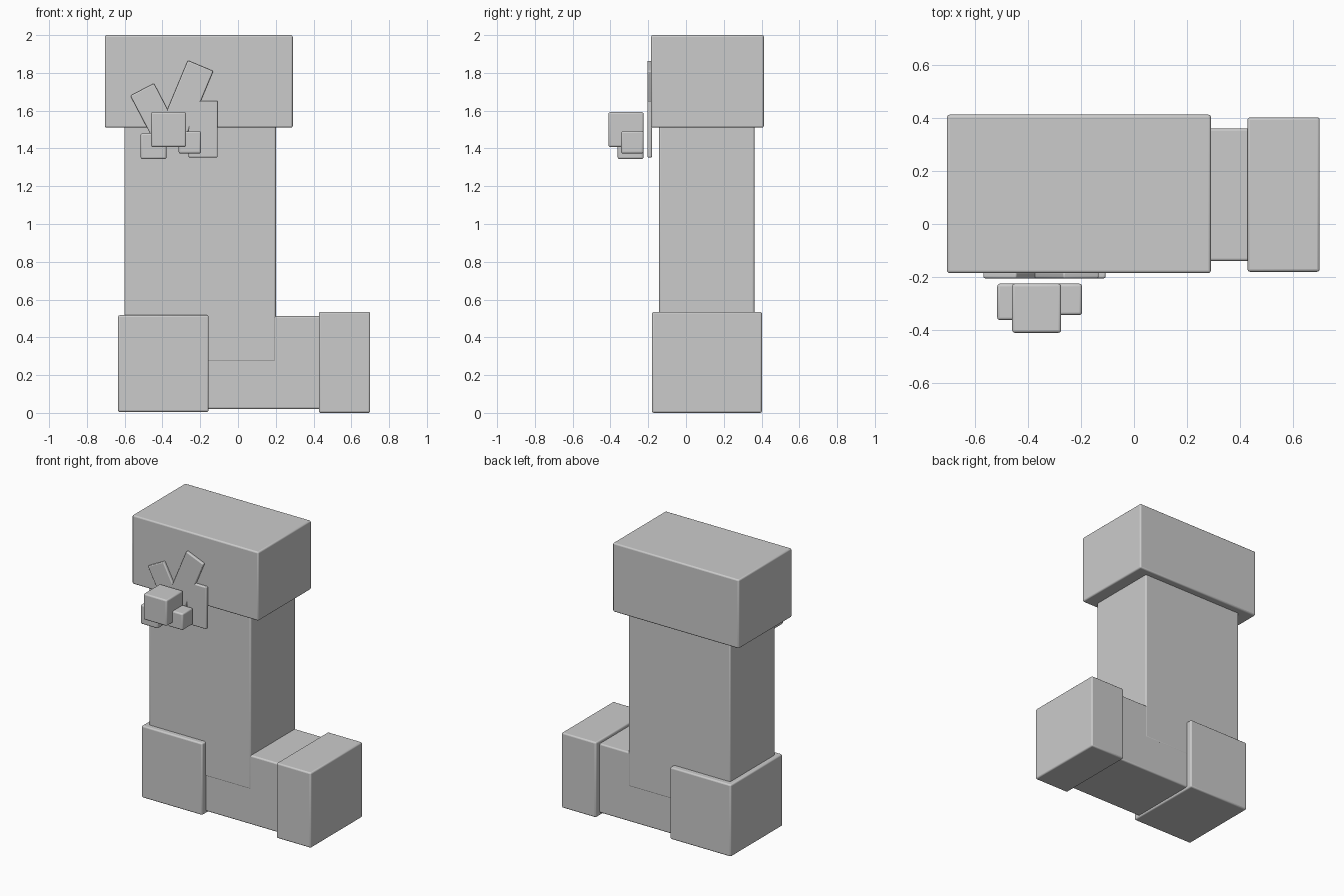
import bpy
from math import radians
from mathutils import Vector

default = bpy.data.objects.get("Cube")
if default:
    bpy.data.objects.remove(default, do_unlink=True)

grey = bpy.data.materials.new("plain_grey")
grey.use_nodes = True
colour = (0.6, 0.6, 0.6, 1)
grey.diffuse_color = colour
grey.node_tree.nodes["Principled BSDF"].inputs["Base Color"].default_value = colour


def block(name, low, high, tilt=0, bevel=0.01):
    """Box between two corners, leaned about the y axis, with softened edges."""
    low, high = Vector(low), Vector(high)
    bpy.ops.mesh.primitive_cube_add(size=1, location=(low + high) / 2)
    obj = bpy.context.object
    obj.name = name
    obj.scale = high - low
    bpy.ops.object.transform_apply(location=False, rotation=False, scale=True)
    obj.rotation_euler.y = radians(tilt)
    obj.data.materials.append(grey)
    soft = obj.modifiers.new("soft_edges", "BEVEL")
    soft.width = bevel
    soft.segments = 3
    bpy.ops.object.shade_smooth_by_angle(angle=radians(40))
    return obj


def leaf(name, centre, length, width, tilt):
    """Thin plate standing against the front of the cuff."""
    x, z = centre
    block(name, (x - width / 2, -0.205, z - length / 2),
          (x + width / 2, -0.18, z + length / 2), tilt, 0.007)


# Stocking body
block("cuff", (-0.705, -0.185, 1.51), (0.29, 0.412, 2.0))
block("leg", (-0.602, -0.142, 0.27), (0.2, 0.362, 1.6))
block("foot", (-0.6, -0.14, 0.02), (0.5, 0.36, 0.512))
block("heel", (-0.635, -0.18, 0.005), (-0.155, 0.402, 0.517))
block("toe", (0.428, -0.18, 0.0), (0.7, 0.402, 0.535))

# Leaves
leaf("tall_leaf", (-0.279, 1.644), 0.42, 0.146, 22.6)
leaf("short_leaf", (-0.438, 1.579), 0.3, 0.141, -27.6)
leaf("side_leaf", (-0.185, 1.502), 0.3, 0.155, 0)

# Square berries, sharing one back plane
for name, x, z, size in (("large_berry", -0.367, 1.5, 0.185),
                         ("left_berry", -0.447, 1.412, 0.137),
                         ("right_berry", -0.255, 1.432, 0.118)):
    half = size / 2
    block(name, (x - half, -0.225 - size, z - half), (x + half, -0.225, z + half))
